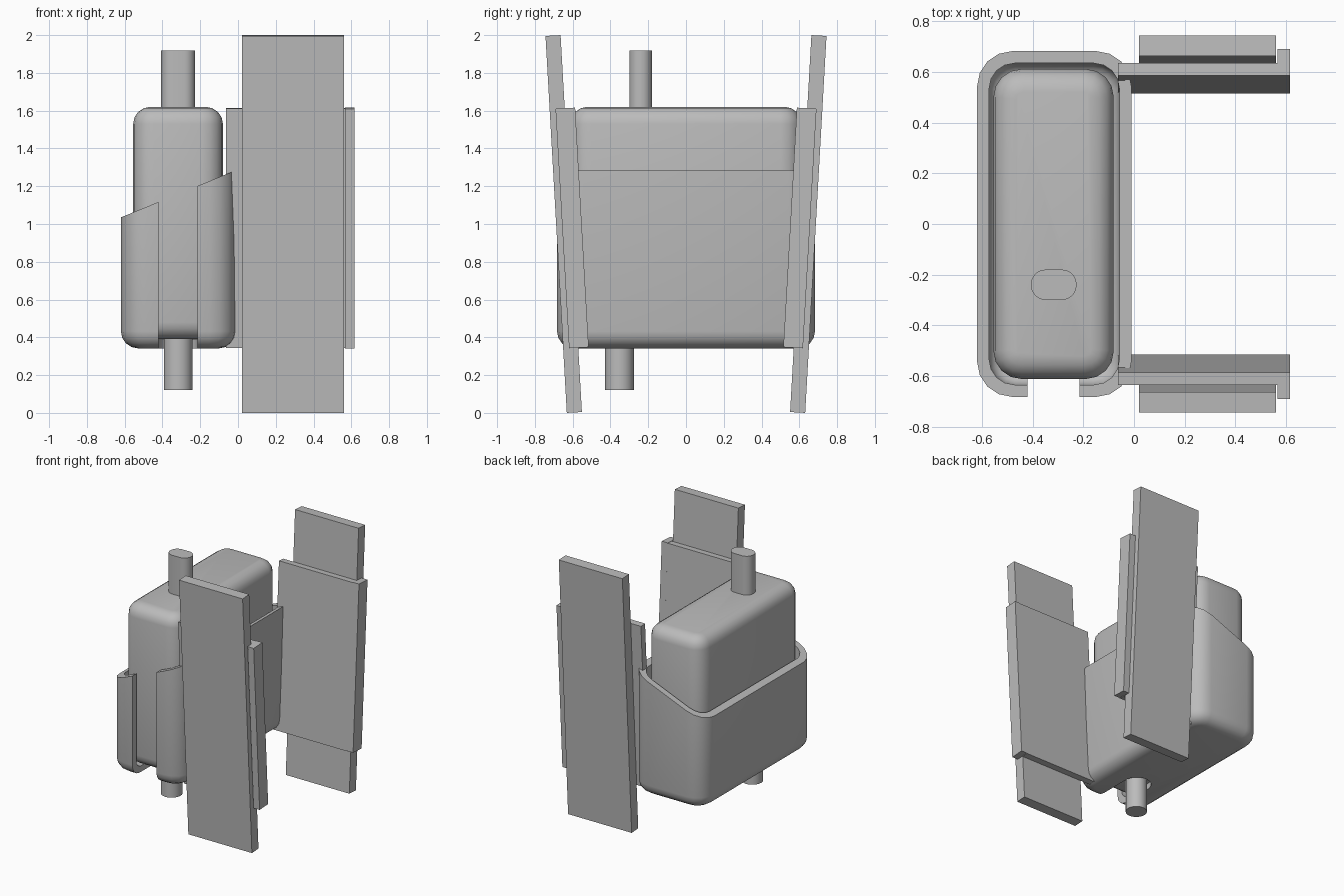
import bpy, bmesh, math
from mathutils import Matrix, Vector

if "Cube" in bpy.data.objects:
    bpy.data.objects.remove(bpy.data.objects["Cube"])

grey = bpy.data.materials.new("plain grey")
grey.diffuse_color = (0.5, 0.5, 0.5, 1)
grey.use_nodes = True
grey.node_tree.nodes["Principled BSDF"].inputs["Base Color"].default_value = grey.diffuse_color


def finish(name, bm, smooth=True):
    bmesh.ops.recalc_face_normals(bm, faces=bm.faces)
    me = bpy.data.meshes.new(name)
    bm.to_mesh(me)
    bm.free()
    me.materials.append(grey)
    ob = bpy.data.objects.new(name, me)
    bpy.context.collection.objects.link(ob)
    if smooth:
        shade(ob)
    return ob


def select(ob):
    bpy.ops.object.select_all(action='DESELECT')
    ob.select_set(True)
    bpy.context.view_layer.objects.active = ob


def shade(ob):
    select(ob)
    bpy.ops.object.shade_smooth_by_angle(angle=math.radians(35))


def box_bm(lo, hi):
    lo, hi = Vector(lo), Vector(hi)
    bm = bmesh.new()
    bmesh.ops.create_cube(bm, size=1)
    for v in bm.verts:
        v.co = [(lo[i] + hi[i]) / 2 + v.co[i] * (hi[i] - lo[i]) for i in range(3)]
    return bm


def rounded_box(name, lo, hi, r_side, r_bottom=0, r_top=0, seg=4):
    bm = box_bm(lo, hi)
    upright = [e for e in bm.edges if abs(e.verts[0].co.z - e.verts[1].co.z) > 0.01]
    bmesh.ops.bevel(bm, geom=upright, offset=r_side, segments=seg, profile=0.5, affect='EDGES')
    for z, r in ((lo[2], r_bottom), (hi[2], r_top)):
        if r:
            rim = [e for e in bm.edges if all(abs(v.co.z - z) < 1e-4 for v in e.verts)]
            bmesh.ops.bevel(bm, geom=rim, offset=r, segments=seg, profile=0.5, affect='EDGES')
    return finish(name, bm)


def cut(ob, cutter):
    mod = ob.modifiers.new("cut", 'BOOLEAN')
    mod.operation = 'DIFFERENCE'
    mod.solver = 'EXACT'
    mod.object = cutter
    select(ob)
    bpy.ops.object.modifier_apply(modifier=mod.name)
    bpy.data.objects.remove(cutter)


# Holder cup: hollowed, slanted rim, slot through the front and floor
cup = rounded_box("holder_cup", (-0.62, -0.683, 0.342), (-0.01, 0.683, 1.8), 0.14, 0.09)
cut(cup, rounded_box("cavity", (-0.572, -0.635, 0.388), (-0.058, 0.635, 2.2), 0.1, 0.06))
slant = box_bm((-1, -1, 0), (0.5, 1, 2))
for v in slant.verts:
    if v.co.z < 1:
        v.co.z = 1.035 + 0.41 * (v.co.x + 0.62)
cut(cup, finish("slant", slant))
cut(cup, rounded_box("slot", (-0.42, -1, 0), (-0.215, -0.245, 2), 0.1, seg=6))
shade(cup)

# Tank sitting in the cup, with oval upper spout and round lower outlet
rounded_box("tank", (-0.555, -0.612, 0.39), (-0.08, 0.612, 1.62), 0.11, 0.09, 0.09)
rounded_box("upper_spout", (-0.407, -0.3, 1.55), (-0.227, -0.18, 1.918), 0.058, seg=6)
bm = bmesh.new()
bmesh.ops.create_cone(bm, cap_ends=True, segments=32, radius1=0.076, radius2=0.076, depth=0.33,
                      matrix=Matrix.Translation((-0.317, -0.352, 0.285)))
finish("lower_outlet", bm)


# Tilted side boards, mirrored front and back
def board(name, x0, x1, y, z, thick, length, side):
    bm = box_bm((x0, -thick / 2, -length / 2), (x1, thick / 2, length / 2))
    tilt = Matrix.Rotation(-side * 0.0565, 4, 'X')
    bm.transform(Matrix.Translation((0, side * y, z)) @ tilt)
    finish(name, bm, smooth=False)


for label, side in (("front", -1), ("back", 1)):
    board(label + "_strap", 0.02, 0.56, 0.6475, 1.0, 0.08, 1.9985, side)
    board(label + "_plate", -0.063, 0.567, 0.576, 0.978, 0.05, 1.27, side)
    board(label + "_plate_flange", 0.566, 0.617, 0.603, 0.979, 0.104, 1.27, side)
